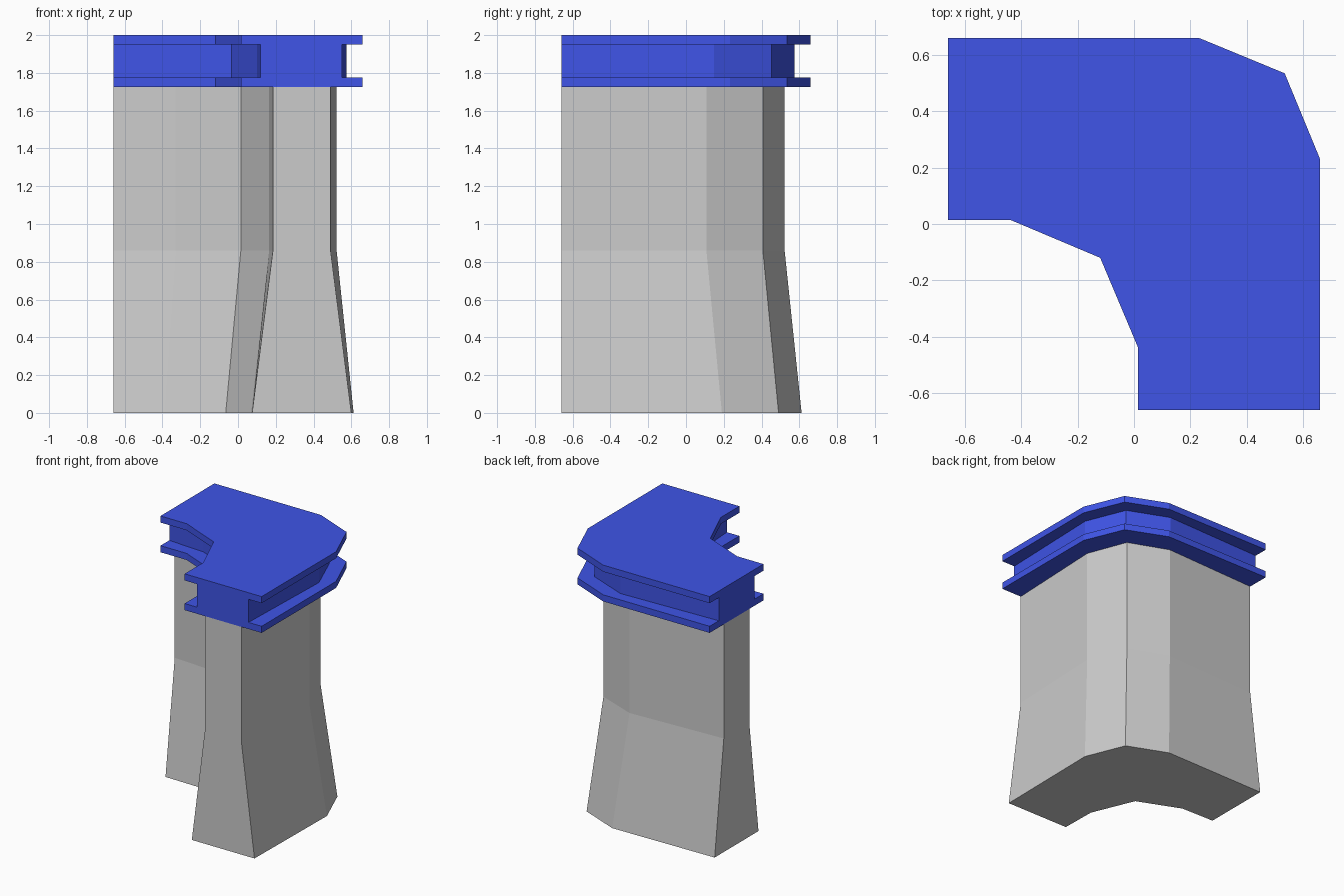
import bpy, bmesh

if "Cube" in bpy.data.objects:
    bpy.data.objects.remove(bpy.data.objects["Cube"])

END = 0.66  # both end faces lie at x = -END and y = -END


def stations(z, inner, outer):
    """Inner/outer point pairs at the five stations round the corner.
    inner = (end x, side x, mid, side y); outer = (end x, side x, mid, side y)."""
    def half(p):
        e, sx, m, sy = p
        side = [(e, -END), (sx, sy), (m, m)]
        return side + [(y, x) for x, y in reversed(side[:2])]
    return [[(x, y, z) for x, y in half(p)] for p in (inner, outer)]


def sweep(name, levels):
    """Sweep a closed vertical profile round the corner and cap both ends."""
    pairs = [stations(*lv) for lv in levels]
    loops = [p[0] for p in pairs] + [p[1] for p in reversed(pairs)]
    bm = bmesh.new()
    grid = [[bm.verts.new(co) for co in loop] for loop in loops]
    n = len(grid)
    for i in range(n):
        a, b = grid[i], grid[(i + 1) % n]
        for s in range(4):
            bm.faces.new((a[s], a[s + 1], b[s + 1], b[s]))
    for s in (0, 4):
        bm.faces.new([loop[s] for loop in grid])
    bmesh.ops.recalc_face_normals(bm, faces=bm.faces[:])
    me = bpy.data.meshes.new(name)
    bm.to_mesh(me)
    bm.free()
    ob = bpy.data.objects.new(name, me)
    bpy.context.collection.objects.link(ob)
    return ob


# Grey corner wall: flared foot, straight upper part
foot = ((0.075, 0.07, -0.065, -0.39), (0.60, 0.612, 0.49, 0.19))
wall = ((0.185, 0.165, 0.015, -0.33), (0.49, 0.522, 0.407, 0.108))
sweep("corner_wall", [(0, *foot), (0.86, *wall), (1.725, *wall)])

# Blue rail on top: two wide flanges with a recessed web between
flange = ((0.015, 0.015, -0.12, -0.44), (0.66, 0.66, 0.535, 0.232))
web = ((0.12, 0.10, -0.035, -0.36), (0.55, 0.575, 0.452, 0.148))
rail = sweep("top_rail", [(1.725, *flange), (1.775, *flange), (1.775, *web),
                          (1.95, *web), (1.95, *flange), (2.0, *flange)])

blue = bpy.data.materials.new("blue")
blue.diffuse_color = (0.05, 0.09, 0.8, 1)
blue.use_nodes = True
blue.node_tree.nodes["Principled BSDF"].inputs["Base Color"].default_value = blue.diffuse_color
rail.data.materials.append(blue)
